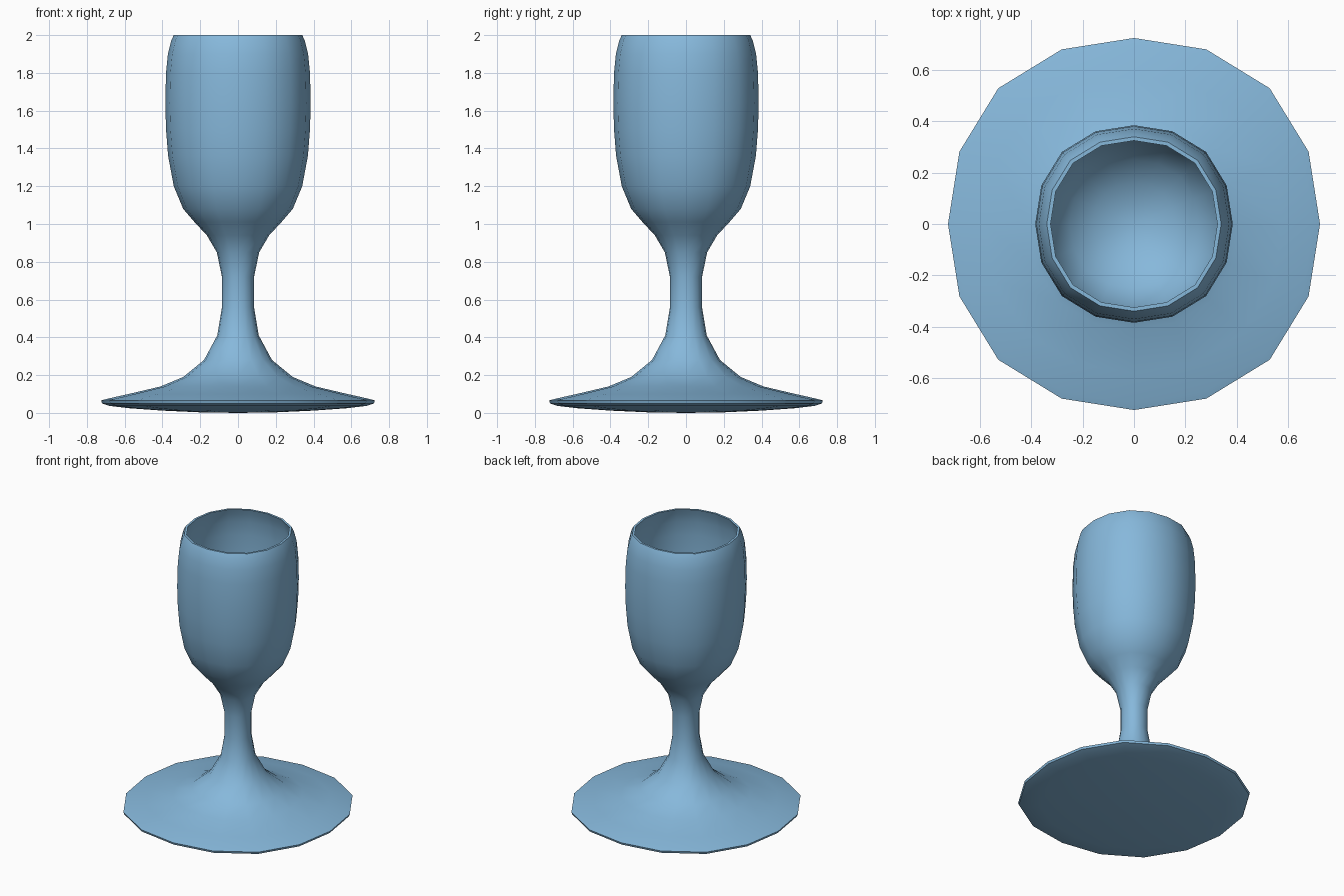
import bpy
import bmesh
import math

old = bpy.data.objects.get("Cube")
if old:
    bpy.data.objects.remove(old, do_unlink=True)

SIDES = 16

glaze = bpy.data.materials.new("light blue")
glaze.use_nodes = True
colour = (0.24, 0.48, 0.71, 1)
glaze.diffuse_color = colour
glaze.node_tree.nodes["Principled BSDF"].inputs["Base Color"].default_value = colour


def lathe(name, profile, sharp=40):
    """Spin (radius, height) points into a slightly squared round; radius 0 is a pole."""
    bm = bmesh.new()
    rings = []
    for r, z in profile:
        if r == 0:
            rings.append([bm.verts.new((0, 0, z))] * SIDES)
            continue
        ring = []
        for i in range(SIDES):
            a = math.tau * i / SIDES
            rr = r * (1 + 0.016 * (1 - math.cos(4 * a)))
            ring.append(bm.verts.new((rr * math.cos(a), rr * math.sin(a), z)))
        rings.append(ring)
    for low, high in zip(rings, rings[1:]):
        for i in range(SIDES):
            j = (i + 1) % SIDES
            corners = dict.fromkeys((low[i], low[j], high[j], high[i]))
            bm.faces.new(list(corners))
    bmesh.ops.recalc_face_normals(bm, faces=bm.faces)
    mesh = bpy.data.meshes.new(name)
    bm.to_mesh(mesh)
    bm.free()
    mesh.materials.append(glaze)
    obj = bpy.data.objects.new(name, mesh)
    bpy.context.collection.objects.link(obj)
    bpy.ops.object.select_all(action="DESELECT")
    obj.select_set(True)
    bpy.context.view_layer.objects.active = obj
    bpy.ops.object.shade_smooth_by_angle(angle=math.radians(sharp))
    return obj


# Shallow underside and thin edge of the foot
foot = [(0, 0), (0.2, 0.003), (0.4, 0.012), (0.58, 0.025), (0.68, 0.037),
        (0.72, 0.05), (0.725, 0.065)]
# Flared top of the foot running up into the stem
stem = [(0.7, 0.073), (0.58, 0.1), (0.41, 0.14), (0.29, 0.19), (0.18, 0.28),
        (0.11, 0.41), (0.085, 0.56), (0.085, 0.72), (0.112, 0.85)]
# Outside of the bowl up to the rim
bowl = [(0.165, 0.94), (0.23, 1.01), (0.29, 1.08), (0.34, 1.2), (0.37, 1.36),
        (0.381, 1.5), (0.385, 1.64), (0.381, 1.8), (0.371, 1.9), (0.354, 1.97),
        (0.34, 2)]
# Inside of the bowl from the rim down to the rounded bottom
inside = [(0.325, 2), (0.339, 1.96), (0.354, 1.9), (0.364, 1.8), (0.367, 1.64),
          (0.362, 1.5), (0.348, 1.36), (0.315, 1.22), (0.25, 1.12),
          (0.16, 1.06), (0.08, 1.03), (0, 1.02)]

lathe("goblet", foot + stem + bowl + inside)
